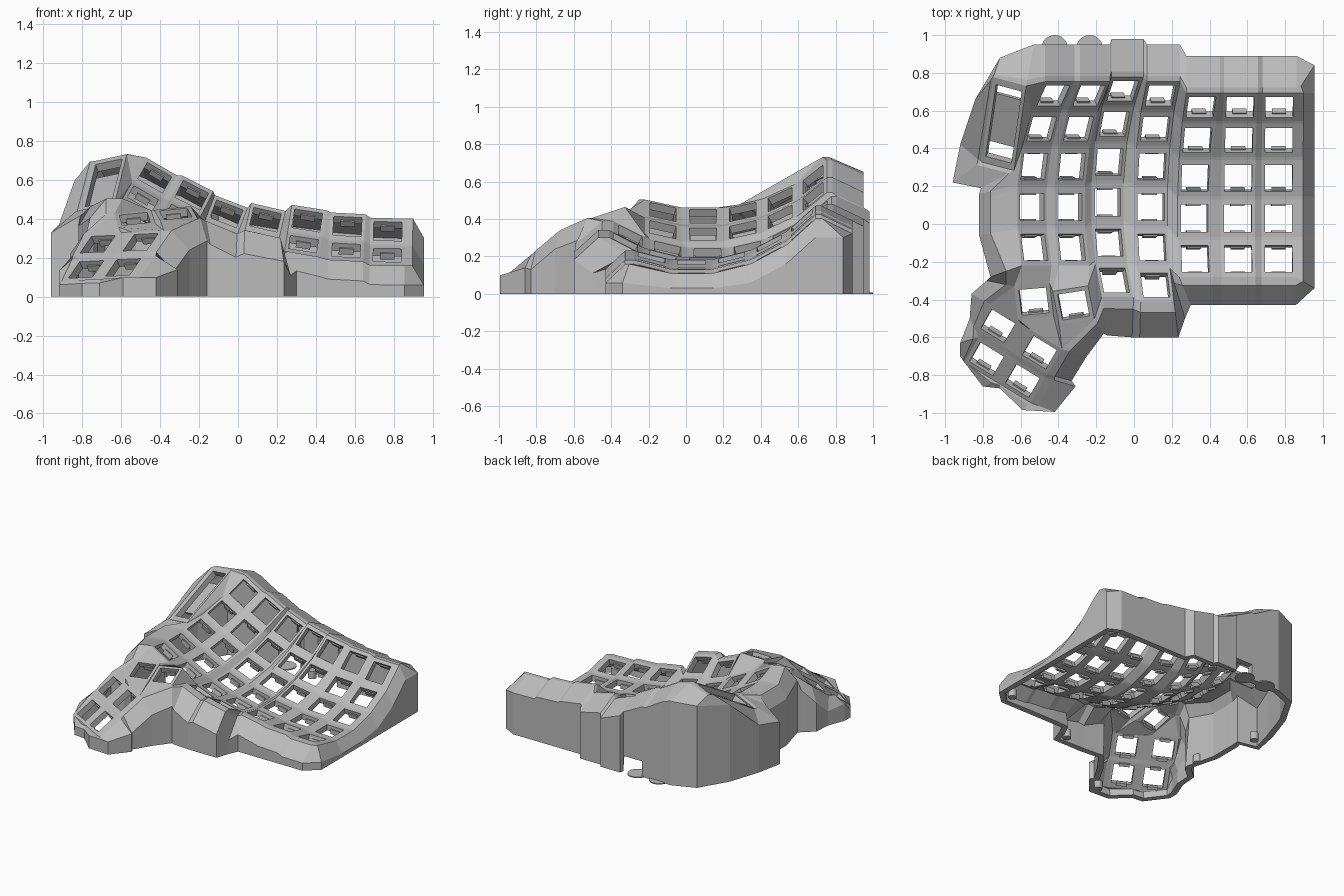
import bpy, bmesh
from math import radians
from mathutils import Matrix, Vector

cube = bpy.data.objects.get("Cube")
if cube:
    bpy.data.objects.remove(cube, do_unlink=True)

# Single matte grey
grey = bpy.data.materials.new("matte_grey")
grey.use_nodes = True
grey.diffuse_color = (0.5, 0.5, 0.5, 1)
grey.node_tree.nodes["Principled BSDF"].inputs["Base Color"].default_value = (0.5, 0.5, 0.5, 1)


def finish(bm, name):
    mesh = bpy.data.meshes.new(name)
    bm.to_mesh(mesh)
    bm.free()
    mesh.materials.append(grey)
    obj = bpy.data.objects.new(name, mesh)
    bpy.context.collection.objects.link(obj)
    return obj


# Key cells: each has a placement and half sizes of frame and hole
RADIUS, STEP, HOLE = 0.88, 14, 0.0725
cells = {}
columns = [  # x, y, z at the lowest row, sideways tilt, number of rows
    (-.54, .09, .415, 30, 5), (-.34, .09, .32, 27, 5), (-.14, .115, .215, 21, 6),
    (.09, .09, .175, 13, 6), (.32, .03, .168, 9, 5), (.55, .03, .135, 3, 5),
    (.765, .03, .11, 1, 5)]
for c, (x, y, z, tilt, rows) in enumerate(columns):
    for r in range(rows):
        m = (Matrix.Translation((x, y, z)) @ Matrix.Rotation(radians(tilt), 4, 'Y')
             @ Matrix.Translation((0, 0, RADIUS))
             @ Matrix.Rotation(radians(STEP * (3 - r)), 4, 'X')
             @ Matrix.Translation((0, 0, -RADIUS)))
        cells[c, r] = (m, (.09, .1), (HOLE, HOLE))


def placed(centre, across, up):
    a = Vector(across).normalized()
    n = a.cross(Vector(up)).normalized()
    return Matrix.Translation(centre) @ Matrix((a, n.cross(a), n)).transposed().to_4x4()


pad = ((.85, -.52, .04), (.34, .74, .58))
thumbs = {"A": ((-.53, -.41, .40), (.98, .08, .1), (-.1, .9, .35)),
          "B": ((-.32, -.43, .425), (.97, .15, .1), (-.17, .9, .3)),
          "C": ((-.72, -.54, .27), *pad), "D": ((-.78, -.715, .14), *pad),
          "E": ((-.5, -.68, .28), *pad), "F": ((-.59, -.83, .15), *pad)}
for k, spec in thumbs.items():
    cells[k] = (placed(*spec), (.095, .095), (HOLE, HOLE))
slot_place = placed((-.69, .53, .585), (.94, -.25, .2), (.28, .81, .52))
cells["slot"] = (slot_place, (.092, .26), (.072, .22))

bm = bmesh.new()
cache = {}


def vert(p):
    key = tuple(round(v, 4) for v in p)
    if key not in cache:
        cache[key] = bm.verts.new(p)
    return cache[key]


def face(*points):
    vs = list(dict.fromkeys(vert(p) for p in points))
    if len(vs) > 2 and not bm.faces.get(vs):
        bm.faces.new(vs)


SIGNS = {"bl": (-1, -1), "br": (1, -1), "tr": (1, 1), "tl": (-1, 1)}


def at(cell, corner, inner=False):
    m, outer, hole = cells[cell]
    w, h = hole if inner else outer
    sx, sy = SIGNS[corner]
    return m @ Vector((sx * w, sy * h, 0))


def fill(*refs):
    face(*[at(*ref) for ref in refs])


# Key frames
ring = list(SIGNS)
for k in cells:
    for i, a in enumerate(ring):
        b = ring[(i + 1) % 4]
        face(at(k, a), at(k, b), at(k, b, True), at(k, a, True))


# Webs between neighbouring frames
def web_row(a, b):
    fill((a, "tr"), (a, "br"), (b, "bl"), (b, "tl"))


def web_column(a, b):
    fill((a, "bl"), (a, "br"), (b, "tr"), (b, "tl"))


def web_cross(tl, tr, bl, br):
    fill((tl, "br"), (tr, "bl"), (br, "tl"), (bl, "tr"))


for c, r in [k for k in cells if isinstance(k, tuple)]:
    right, below, diagonal = (c + 1, r), (c, r + 1), (c + 1, r + 1)
    if right in cells:
        web_row((c, r), right)
    if below in cells:
        web_column((c, r), below)
    if right in cells and below in cells and diagonal in cells:
        web_cross((c, r), right, below, diagonal)
for a, b in ("AB", "CE", "DF"):
    web_row(a, b)
for a, b in ("CD", "EF"):
    web_column(a, b)
web_cross("C", "E", "D", "F")

# Bridges from the thumb cluster and side panel to the main field
k0, k1, k2 = (0, 4), (1, 4), (2, 5)
fill((k0, "bl"), (k0, "br"), ("A", "tr"), ("A", "tl"))
fill((k0, "br"), (k1, "bl"), ("B", "tl"), ("A", "tr"))
fill((k1, "bl"), (k1, "br"), ("B", "tr"), ("B", "tl"))
fill((k1, "br"), ((2, 4), "bl"), (k2, "tl"), ("B", "tr"))
fill(("B", "tr"), (k2, "tl"), (k2, "bl"), ("B", "br"))
fill(("A", "tl"), ("A", "bl"), ("C", "tr"), ("C", "tl"))
fill(("A", "bl"), ("E", "tl"), ("C", "tr"))
fill(("A", "bl"), ("A", "br"), ("E", "tr"), ("E", "tl"))
fill(("A", "br"), ("B", "bl"), ("E", "tr"))
fill(("B", "bl"), ("B", "br"), ("E", "tr"))
fill(((3, 4), "br"), ((3, 5), "tr"), ((4, 4), "bl"))
fill(("slot", "tr"), ((0, 0), "tl"), ((0, 0), "bl"), ((0, 1), "tl"))
fill(("slot", "tr"), ((0, 1), "tl"), ("slot", "br"))
fill(("slot", "br"), ((0, 1), "tl"), ((0, 1), "bl"), ((0, 2), "tl"), ((0, 2), "bl"))

# Perimeter: frame point, flat lip, outer wall position after the chamfer
rim = []


def wall(cell, corner, x=None, y=None, drop=.1, lip=.3):
    p = at(cell, corner)
    top = max(.03, p.z - drop)
    o = Vector((p.x if x is None else x, p.y if y is None else y, top))
    flat = p.lerp(o, lip)
    flat.z = p.z
    rim.append((p, flat, o))


wall((6, 4), "br", y=-.34, x=.955, lip=.4)
for r in range(4, -1, -1):
    if r < 4:
        wall((6, r), "br", x=.955, lip=.4)
    wall((6, r), "tr", x=.955, lip=.4)
wall((6, 0), "tr", x=.955, y=.84, lip=.25)
notch_start = 0
for c in range(6, -1, -1):
    depth = .89 if c > 3 else (.98 if c == 2 else .95)
    if c == 1:
        notch_start = len(rim)
    wall((c, 0), "tr", y=depth, drop=.08, lip=.15)
    wall((c, 0), "tl", y=depth, drop=.08, lip=.15)
for corner, x, y, drop in [("tr", -.53, .95, .08), ("tl", -.71, .88, .06), ("tl", -.84, .66, .1),
                           ("bl", -.92, .42, .07), ("bl", -.96, .22, .11), ("br", -.81, .19, .06)]:
    wall("slot", corner, x, y, drop, .15)
wall((0, 2), "bl", -.82, .16, lip=.7)
wall((0, 3), "tl", -.82, .12, lip=.7)
wall((0, 3), "bl", -.82, lip=.7)
wall((0, 4), "tl", -.82, -.06, lip=.7)
wall((0, 4), "bl", -.76, -.28, lip=.5)
for cell, corner, x, y, drop in [
        ("A", "tl", -.78, -.3, .1), ("C", "tl", -.86, -.37, .1), ("C", "bl", -.87, -.5, .1),
        ("D", "tl", -.92, -.63, .06), ("D", "bl", -.92, -.7, .02), ("D", "br", -.8, -.86, .02),
        ("F", "bl", -.71, -.87, .02), ("F", "br", -.59, -.985, 0), ("F", "br", -.42, -.995, 0),
        ("F", "tr", -.31, -.86, .07), ("E", "br", -.33, -.83, .1), ("E", "tr", -.25, -.7, .1),
        ("B", "br", -.16, -.58, .12), (k2, "bl", -.14, -.59, .12), (k2, "br", -.01, -.6, .12),
        ((3, 5), "bl", .03, -.6, .12), ((3, 5), "br", .235, -.6, .12),
        ((3, 5), "tr", .27, -.5, .1), ((4, 4), "bl", .3, -.43, .1)]:
    wall(cell, corner, x, y, drop)
wall((4, 4), "br", y=-.43)
for c in (5, 6):
    wall((c, 4), "bl", y=-.43)
    wall((c, 4), "br", y=-.43)

# Lip, chamfer and upright walls, with a port notch at the back
for i, (p, f, o) in enumerate(rim):
    q, g, s = rim[(i + 1) % len(rim)]
    face(p, f, g, q)
    face(f, o, s, g)
    ground = .12 if i == notch_start else 0
    face(o, (o.x, o.y, ground), (s.x, s.y, ground), s)

bmesh.ops.triangulate(bm, faces=[f for f in bm.faces if len(f.verts) > 4])
bmesh.ops.recalc_face_normals(bm, faces=bm.faces[:])
if sum(f.normal.z * f.calc_area() for f in bm.faces) < 0:
    bmesh.ops.reverse_faces(bm, faces=bm.faces[:])
case = finish(bm, "case_shell")
shell = case.modifiers.new("thickness", 'SOLIDIFY')
shell.thickness, shell.offset = .045, -1

# Retaining clips low on the front and back of every key hole
bm = bmesh.new()
for k, (m, outer, hole) in cells.items():
    for side in (-1, 1) if k != "slot" else ():
        place = m @ Matrix.Translation((0, side * (hole[1] + .003), -.042))
        bmesh.ops.create_cube(bm, size=1, matrix=place @ Matrix.Diagonal((.075, .022, .035, 1)))
finish(bm, "key_clips")

# Sunken holder plate across the side slot
bm = bmesh.new()
bmesh.ops.create_cube(bm, size=1, matrix=slot_place @ Matrix.Translation((0, 0, -.05))
                      @ Matrix.Diagonal((.15, .29, .02, 1)))
finish(bm, "slot_holder_plate")


# Port discs at the back and screw posts inside the walls
def cylinders(name, spots, radius, height):
    bm = bmesh.new()
    for x, y in spots:
        bmesh.ops.create_cone(bm, cap_ends=True, segments=24, radius1=radius, radius2=radius,
                              depth=height, matrix=Matrix.Translation((x, y, height / 2)))
    finish(bm, name)


cylinders("port_discs", [(-.42, .93), (-.235, .93)], .07, .008)
cylinders("screw_posts", [(-.85, .3), (.02, .88), (.86, .8), (.84, -.33),
                          (.18, -.52), (-.75, -.2), (-.45, -.93)], .03, .06)
